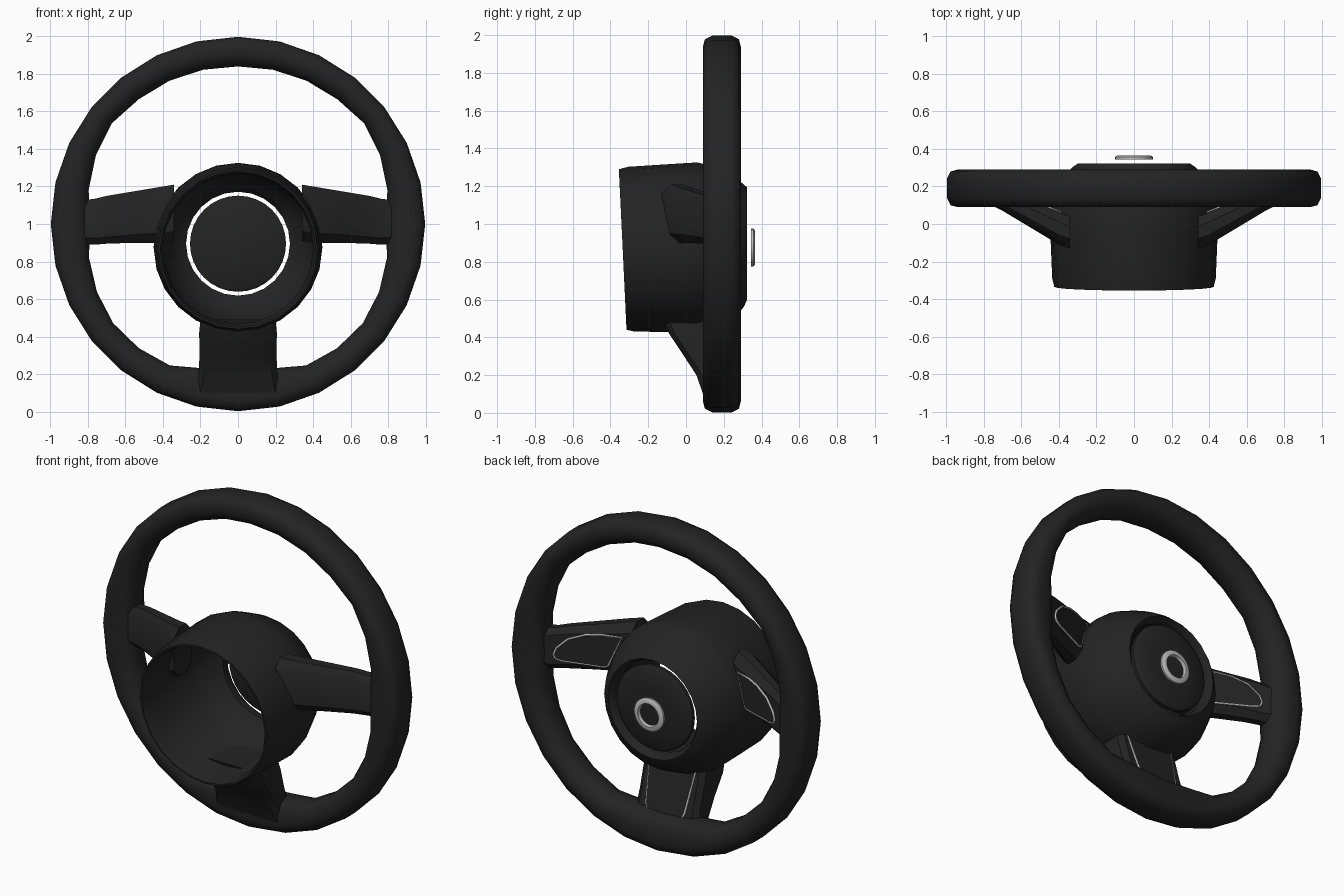
import bpy, bmesh
from math import sin, cos, pi, radians, degrees

if "Cube" in bpy.data.objects:
    bpy.data.objects.remove(bpy.data.objects["Cube"])


def material(name, v):
    m = bpy.data.materials.new(name)
    m.diffuse_color = (v, v, v, 1)
    m.use_nodes = True
    m.node_tree.nodes["Principled BSDF"].inputs["Base Color"].default_value = m.diffuse_color
    return m


BLACK = material("black_leather", 0.017)
CHROME = material("satin_metal", 0.5)


def loft(name, rings, mat=BLACK, closed=False, angle=40):
    """Skin a list of equal rings; closed joins last to first, otherwise ends are capped."""
    bm = bmesh.new()
    vs = [[bm.verts.new(p) for p in r] for r in rings]
    n = len(vs[0])
    for i in range(len(vs) if closed else len(vs) - 1):
        a, b = vs[i], vs[(i + 1) % len(vs)]
        for j in range(n):
            k = (j + 1) % n
            bm.faces.new((a[j], a[k], b[k], b[j]))
    if not closed:
        bm.faces.new(vs[0])
        bm.faces.new(vs[-1])
    bmesh.ops.recalc_face_normals(bm, faces=bm.faces)
    me = bpy.data.meshes.new(name)
    bm.to_mesh(me)
    bm.free()
    ob = bpy.data.objects.new(name, me)
    bpy.context.collection.objects.link(ob)
    me.materials.append(mat)
    bpy.ops.object.select_all(action='DESELECT')
    ob.select_set(True)
    bpy.context.view_layer.objects.active = ob
    bpy.ops.object.shade_smooth_by_angle(angle=radians(angle))
    return ob


def circle(r, y, zc, n=24, tilt=0.0):
    """Ring around the y axis; tilt leans the top backwards."""
    return [(r * sin(2 * pi * i / n), y - tilt * cos(2 * pi * i / n),
             zc + r * cos(2 * pi * i / n)) for i in range(n)]


def chamfered(u0, u1, v0, v1, c):
    """Rectangle with cut corners."""
    return [(u0 + c, v0), (u1 - c, v0), (u1, v0 + c), (u1, v1 - c),
            (u1 - c, v1), (u0 + c, v1), (u0, v1 - c), (u0, v0 + c)]


# Rim: section swept round, inner radius thickened at the grips and spokes
GRIP = [(0, .84), (39, .85), (45, .87), (65, .84), (78, .815), (84, .79), (98, .79),
        (104, .82), (128, .85), (150, .845), (158, .83), (167, .79), (180, .78)]


def inner_radius(deg):
    for (a, ra), (b, rb) in zip(GRIP, GRIP[1:]):
        if deg <= b + 1e-6:
            return ra + (rb - ra) * (deg - a) / (b - a)
    return GRIP[-1][1]


rim = []
for i in range(28):
    t = 2 * pi * i / 28
    ri = inner_radius(degrees(min(t, 2 * pi - t)))
    section = [(.998, .14), (.998, .24), (.978, .28), (.94, .29), (ri + .06, .29), (ri + .02, .26),
               (ri, .22), (ri, .16), (ri + .02, .115), (ri + .06, .09), (.94, .09), (.978, .10)]
    rim.append([(r * sin(t), y, 1 + r * cos(t)) for r, y in section])
loft("rim", rim, closed=True, angle=60)

# Hub: hollow shell, open at the back, with a round opening in the domed front
HUB = [(-.335, .415, .865, .02), (-.335, .425, .865, .02), (-.29, .436, .867, .015),
       (-.05, .446, .873, .005), (.06, .450, .876, 0), (.12, .435, .876, 0), (.20, .400, .876, 0),
       (.27, .362, .876, 0), (.305, .325, .885, 0), (.322, .300, .895, 0), (.30, .285, .895, 0),
       (.28, .277, .895, 0), (.25, .277, .895, 0), (.22, .32, .885, 0), (.10, .40, .876, 0),
       (-.28, .400, .866, .015)]
loft("hub_shell", [circle(r, y, z, 24, t) for y, r, z, t in HUB], closed=True, angle=50)

# Horn pad floating in the opening
loft("horn_pad", [circle(r, y, .895, 32) for r, y in
                  [(.24, .27), (.256, .28), (.256, .30), (.24, .312), (.12, .318)]])

# Plain round trim ring at the centre of the pad
loft("pad_trim_ring", [circle(r, y, .875, 32) for r, y in
                       [(.10, .345), (.10, .357), (.09, .365), (.07, .365), (.065, .345)]],
     CHROME, closed=True)


def trim(name, pts):
    """Metal outline around a slightly raised panel."""
    loft(name + "_panel", [[(x, y - .02, z) for x, y, z in pts],
                           [(x, y + .004, z) for x, y, z in pts]])
    cu = bpy.data.curves.new(name + "_outline", 'CURVE')
    cu.dimensions = '3D'
    cu.bevel_depth = .006
    cu.bevel_resolution = 1
    sp = cu.splines.new('POLY')
    sp.points.add(len(pts) - 1)
    for p, c in zip(sp.points, pts):
        p.co = (*c, 1)
    sp.use_cyclic_u = True
    cu.materials.append(CHROME)
    bpy.context.collection.objects.link(bpy.data.objects.new(name + "_outline", cu))


# Side spokes: (x, back y, front y, bottom z, top z)
def side_front(x):
    return .05 + .42 * (x - .37)


SPOKE = [(.34, -.13, .91, 1.21), (.40, -.11, .90, 1.20), (.55, -.02, .90, 1.175),
         (.70, .07, .895, 1.15), (.76, .10, .89, 1.135), (.87, .12, .89, 1.12)]
SIDE_TRIM = [(.39, 1.13), (.50, 1.135), (.58, 1.125), (.67, 1.09), (.73, 1.03),
             (.745, .99), (.735, .965), (.70, .955), (.48, .94), (.46, .95)]
for s, side in ((1, "left"), (-1, "right")):
    loft(side + "_spoke", [[(s * x, y, z) for y, z in
                            chamfered(yb, side_front(x), z0, z1, min(.06, .3 * (side_front(x) - yb)))]
                           for x, yb, z0, z1 in SPOKE])
    trim(side + "_spoke_trim", [(s * x, side_front(x) + .004, z) for x, z in SIDE_TRIM])


# Lower spoke: (z, half width, back y)
def low_front(z):
    return .12 + .3 * (.5 - z)


LOWER = [(.49, .20, -.12), (.42, .207, -.09), (.30, .205, -.01), (.20, .21, .055), (.10, .23, .09)]
loft("lower_spoke", [[(x, y, z) for x, y in chamfered(-w, w, yb, low_front(z), .03)]
                     for z, w, yb in LOWER])
half = [(.155, .48), (.13, .25), (.12, .225), (.095, .215)]
outline = half + [(-x, z) for x, z in reversed(half)]
trim("lower_spoke_trim", [(x, low_front(z) + .004, z) for x, z in outline])
